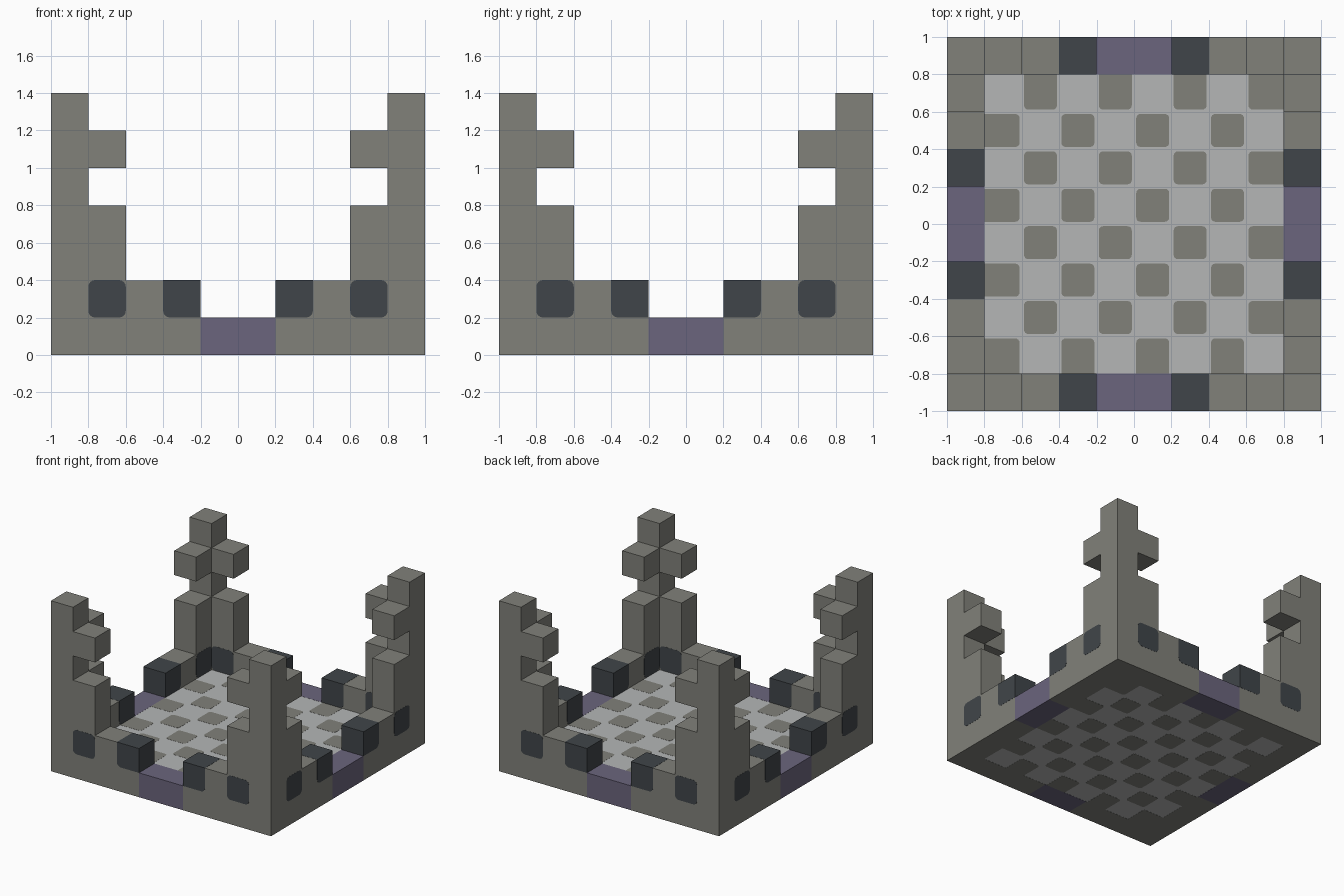
import bpy, bmesh
from math import cos, sin, pi
from mathutils import Matrix, Vector

cube = bpy.data.objects.get("Cube")
if cube:
    bpy.data.objects.remove(cube, do_unlink=True)


def material(name, r, g, b):
    m = bpy.data.materials.new(name)
    m.use_nodes = True
    m.diffuse_color = (r, g, b, 1)
    bsdf = next(n for n in m.node_tree.nodes if n.type == 'BSDF_PRINCIPLED')
    bsdf.inputs["Base Color"].default_value = (r, g, b, 1)
    bsdf.inputs["Roughness"].default_value = 0.9
    return m


STONE = material("grey_stone", 0.22, 0.22, 0.195)
PALE = material("pale_stone", 0.46, 0.47, 0.47)
DARK = material("dark_slate", 0.051, 0.060, 0.067)
PURPLE = material("purple_stone", 0.147, 0.130, 0.205)

C = 0.2        # block size
IN = 1 - C     # inner face of the outer wall
LIFT = 0.001   # step that keeps coloured faces clear of each other


def outline(a0, a1, b0, b1, radii=(0, 0, 0, 0)):
    """Rectangle whose corners (low-low, high-low, high-high, low-high) may be rounded."""
    points = []
    corners = ((a0, b0, 1, 1), (a1, b0, -1, 1), (a1, b1, -1, -1), (a0, b1, 1, -1))
    for k, (a, b, da, db) in enumerate(corners):
        r = radii[k]
        if not r:
            points.append((a, b))
            continue
        for s in range(5):
            t = pi + k * pi / 2 + s * pi / 8
            points.append((a + da * r + r * cos(t), b + db * r + r * sin(t)))
    return points


def prism(bm, points, lo, hi, place, matrix=Matrix()):
    """Extrude an outline from lo to hi; place maps (a, b, depth) to a position."""
    rings = [[bm.verts.new(matrix @ Vector(place(a, b, d))) for a, b in points]
             for d in (lo, hi)]
    bm.faces.new(rings[0])
    bm.faces.new(rings[1])
    n = len(points)
    for i in range(n):
        j = (i + 1) % n
        bm.faces.new((rings[0][i], rings[0][j], rings[1][j], rings[1][i]))


def finish(name, bm, mat):
    bmesh.ops.recalc_face_normals(bm, faces=bm.faces[:])
    mesh = bpy.data.meshes.new(name)
    bm.to_mesh(mesh)
    bm.free()
    mesh.materials.append(mat)
    bpy.context.collection.objects.link(bpy.data.objects.new(name, mesh))


def upright(a, b, d):
    return (a, d, b)


def flat(a, b, d):
    return (a, b, d)


def around(name, mat, points, grow=0, mirror=True):
    """Repeat a front wall piece on all four sides, mirrored on each side."""
    bm = bmesh.new()
    for turn in range(4):
        for flip in ((1, -1) if mirror else (1,)):
            m = Matrix.Rotation(turn * pi / 2, 4, 'Z') @ Matrix.Diagonal((flip, 1, 1, 1))
            prism(bm, points, -1 - grow, -IN + grow, upright, m)
    finish(name, bm, mat)


# Base ring, with a purple threshold in the middle of each side
around("base_ring", STONE, outline(-IN, -C, 0, C))
around("threshold", PURPLE, outline(-C, C, 0, C), mirror=False)

# Corner towers with a buttress and a bracket block along each wall
around("corner_pillar", STONE, outline(-1, -IN, 0, 7 * C), mirror=False)
around("buttress", STONE, outline(-IN, -3 * C, C, 4 * C))
around("bracket", STONE, outline(-IN, -3 * C, 5 * C, 6 * C))

# Low walls ending in dark gate blocks
R = 0.035
around("low_wall", STONE, outline(-3 * C, -2 * C + R, C, 2 * C - LIFT))
around("gate_block", DARK, outline(-2 * C, -C, C, 2 * C, (R, 0, 0, 0)), LIFT)
around("dark_panel", DARK, outline(-IN, -3 * C, C, 2 * C, (R, R, R, R)), LIFT)

# Pale floor slab
bm = bmesh.new()
prism(bm, outline(-IN, IN, -IN, IN), LIFT, C - LIFT, flat)
finish("floor_slab", bm, PALE)

# Grey checker tiles, squared off where they meet the wall
bm = bmesh.new()
GAP, ROUND = 0.012, 0.022
for i in range(8):
    for j in range(8):
        if (i + j) % 2:
            continue
        left, right, low, high = i == 0, i == 7, j == 0, j == 7
        x, y = -IN + i * C, -IN + j * C
        radii = [0 if edge else ROUND for edge in
                 (left or low, right or low, right or high, left or high)]
        prism(bm, outline(x + GAP * (not left), x + C - GAP * (not right),
                          y + GAP * (not low), y + C - GAP * (not high), radii),
              0, C, flat)
finish("checker_tiles", bm, STONE)
